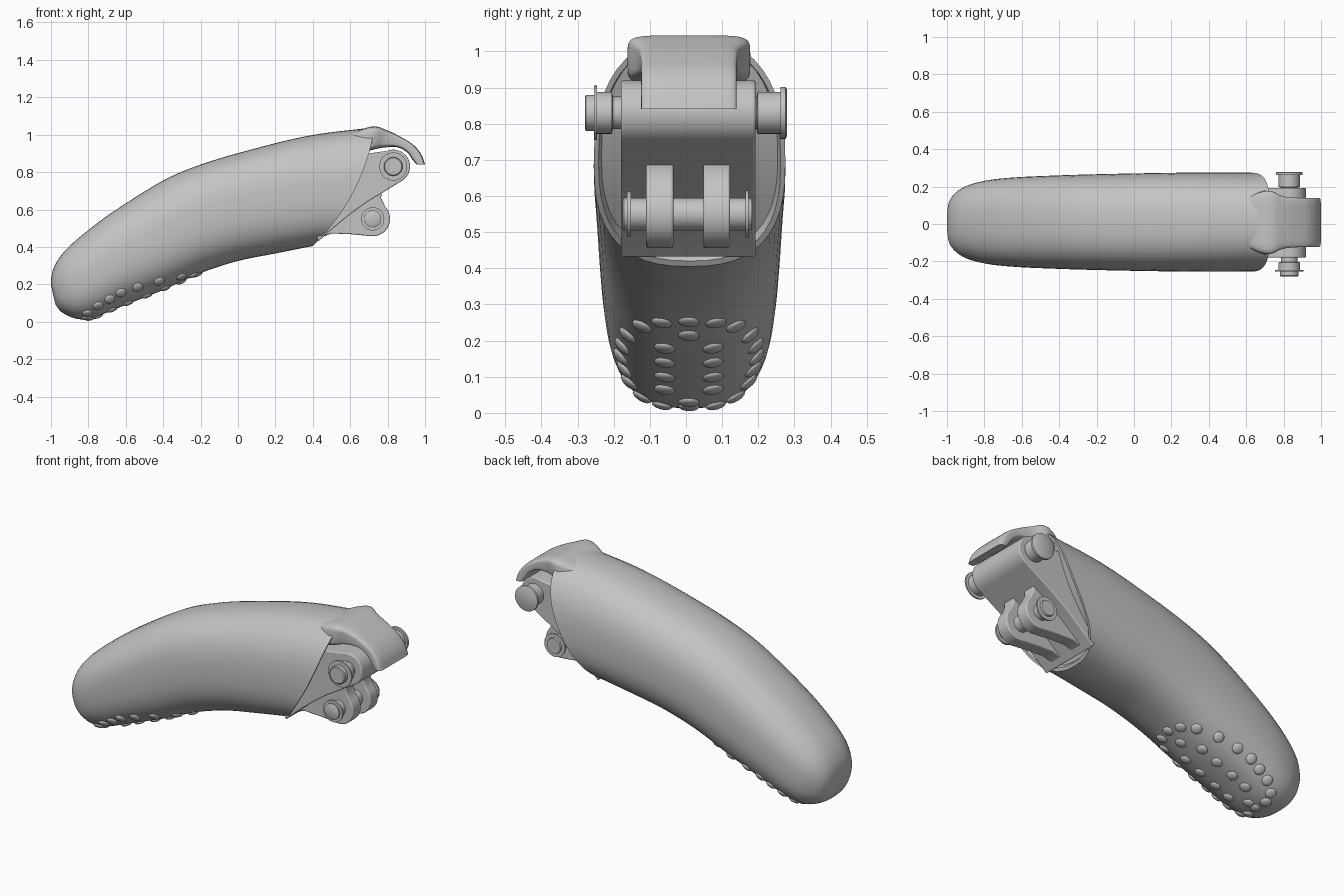
import bpy, bmesh, math
from mathutils import Vector
from mathutils.bvhtree import BVHTree

cube = bpy.data.objects.get("Cube")
if cube:
    bpy.data.objects.remove(cube, do_unlink=True)

grey = bpy.data.materials.new("neutral grey")
grey.use_nodes = True
grey.diffuse_color = (0.55, 0.55, 0.55, 1)
grey.node_tree.nodes["Principled BSDF"].inputs["Base Color"].default_value = (0.55, 0.55, 0.55, 1)


def finish(bm, name, bevel=0, angle=35):
    bmesh.ops.recalc_face_normals(bm, faces=bm.faces)
    mesh = bpy.data.meshes.new(name)
    bm.to_mesh(mesh)
    bm.free()
    mesh.materials.append(grey)
    obj = bpy.data.objects.new(name, mesh)
    bpy.context.collection.objects.link(obj)
    if bevel:
        mod = obj.modifiers.new("soft edges", 'BEVEL')
        mod.width, mod.segments, mod.limit_method = bevel, 3, 'ANGLE'
        mod.angle_limit = math.radians(40)
    bpy.ops.object.select_all(action='DESELECT')
    obj.select_set(True)
    bpy.context.view_layer.objects.active = obj
    bpy.ops.object.shade_smooth_by_angle(angle=math.radians(angle))
    return obj


def spline(points, steps):
    """Catmull-Rom through equally long tuples."""
    vs = [Vector(p) for p in points]
    vs = [2 * vs[0] - vs[1]] + vs + [2 * vs[-1] - vs[-2]]
    out = []
    for a, b, c, d in zip(vs, vs[1:], vs[2:], vs[3:]):
        for k in range(steps):
            t = k / steps
            out.append(0.5 * (2 * b + (c - a) * t + (2 * a - 5 * b + 4 * c - d) * t * t
                              + (3 * b - a - 3 * c + d) * t ** 3))
    return out + [vs[-2]]


def loft(name, stations, power, yc, steps=4, n=48, rim=False):
    """Rounded sections; station = (bottom x, bottom z, top x, top z, half width, bow)."""
    bm = bmesh.new()
    rings = []
    for bx, bz, tx, tz, w, bow in spline(stations, steps):
        side = Vector((tz - bz, bx - tx)).normalized() * bow
        ring = []
        for i in range(n):
            a = 2 * math.pi * i / n
            c, s = (math.copysign(abs(f) ** (2 / power), f) for f in (math.cos(a), math.sin(a)))
            k = 1 - c * c
            ring.append(bm.verts.new(((bx + tx) / 2 + c * (tx - bx) / 2 + side.x * k, yc + s * w,
                                      (bz + tz) / 2 + c * (tz - bz) / 2 + side.y * k)))
        rings.append(ring)
    for r, q in zip(rings, rings[1:]):
        for i in range(n):
            bm.faces.new((r[i], r[(i + 1) % n], q[(i + 1) % n], q[i]))
    # closed start, end cap with an optional recessed rim
    mid = sum((v.co for v in rings[0]), Vector()) / n
    pole = bm.verts.new(mid)
    for i in range(n):
        bm.faces.new((rings[0][i], rings[0][(i + 1) % n], pole))
    last = rings[-1]
    mid = sum((v.co for v in last), Vector()) / n
    if rim:
        for scale, push in ((0.95, 0), (0.92, -0.025)):
            inner = [bm.verts.new(mid + (v.co - mid) * scale + Vector((push, 0, -push / 2)))
                     for v in rings[-1]]
            for i in range(n):
                bm.faces.new((last[i], last[(i + 1) % n], inner[(i + 1) % n], inner[i]))
            last = inner
        mid += Vector((-0.025, 0, 0.0125))
    pole = bm.verts.new(mid)
    for i in range(n):
        bm.faces.new((last[i], last[(i + 1) % n], pole))
    return finish(bm, name)


def arc(cx, cz, r, start, end, n=20):
    angles = [math.radians(start + (end - start) * i / n) for i in range(n + 1)]
    return [(cx + r * math.cos(a), cz + r * math.sin(a)) for a in angles]


def prism(name, outline, y0, y1, bevel):
    bm = bmesh.new()
    face = bm.faces.new([bm.verts.new((x, y0, z)) for x, z in outline])
    res = bmesh.ops.extrude_face_region(bm, geom=[face])
    bmesh.ops.translate(bm, vec=(0, y1 - y0, 0),
                        verts=[v for v in res["geom"] if isinstance(v, bmesh.types.BMVert)])
    return finish(bm, name, bevel)


def pin(name, x, z, steps, n=40):
    """Turned pin along y made of (y, radius) steps."""
    bm = bmesh.new()
    path = [(steps[0][0], 0)] + steps + [(steps[-1][0], 0)]
    verts = [bm.verts.new((x + r, y, z)) for y, r in path]
    edges = [bm.edges.new(p) for p in zip(verts, verts[1:])]
    bmesh.ops.spin(bm, geom=verts + edges, cent=(x, 0, z), axis=(0, 1, 0),
                   angle=2 * math.pi, steps=n, use_duplicate=False)
    bmesh.ops.remove_doubles(bm, verts=bm.verts, dist=1e-5)
    return finish(bm, name)


# Curved grip body with its slanted, rimmed end
body = loft("body", [
    (-0.975, 0.09, -0.99, 0.15, 0.05, 0), (-0.945, 0.053, -1.0, 0.22, 0.12, 0),
    (-0.89, 0.024, -0.98, 0.3, 0.165, 0), (-0.83, 0.013, -0.92, 0.385, 0.2, 0),
    (-0.75, 0.03, -0.8, 0.49, 0.225, 0), (-0.6, 0.09, -0.65, 0.6, 0.24, 0),
    (-0.4, 0.17, -0.4, 0.755, 0.25, 0), (-0.2, 0.26, -0.2, 0.84, 0.256, 0),
    (0, 0.325, 0.05, 0.915, 0.261, 0.01), (0.2, 0.365, 0.38, 0.995, 0.265, 0.03),
    (0.4, 0.405, 0.73, 1.04, 0.265, 0.06)], 2.5, 0.01, steps=5, rim=True)

# Hooked hood reaching over the upper pivot
loft("hood", [
    (0.52, 0.88, 0.54, 0.98, 0.1, 0), (0.68, 0.91, 0.71, 1.043, 0.17, 0),
    (0.77, 0.93, 0.8, 1.022, 0.142, 0), (0.85, 0.933, 0.87, 0.988, 0.133, 0),
    (0.905, 0.905, 0.935, 0.948, 0.132, 0), (0.932, 0.868, 0.98, 0.895, 0.132, 0),
    (0.955, 0.84, 1.0, 0.84, 0.132, 0)], 6, 0.008)

# Upper hinge block
prism("hinge_block", arc(0.83, 0.83, 0.09, 112, -65) +
      [(0.79, 0.7), (0.765, 0.685), (0.69, 0.64), (0.6, 0.575), (0.52, 0.51), (0.43, 0.43),
       (0.4, 0.5), (0.5, 0.8), (0.6, 0.9), (0.7, 0.9)], -0.18, 0.192, 0.006)

# Pair of lower lugs
for name, y0, y1 in (("right_lug", -0.11, -0.035), ("left_lug", 0.048, 0.122)):
    prism(name, arc(0.72, 0.55, 0.093, 42, -100) +
          [(0.6, 0.468), (0.5, 0.472), (0.42, 0.44), (0.45, 0.6), (0.6, 0.7), (0.74, 0.71),
           (0.768, 0.69), (0.765, 0.66)], y0, y1, 0.006)

# Turned pins with collars, washers and clips
pin("upper_pin", 0.83, 0.83, [
    (-0.28, 0.045), (-0.276, 0.05), (-0.255, 0.05), (-0.255, 0.075), (-0.246, 0.075),
    (-0.246, 0.058), (-0.205, 0.058), (-0.202, 0.045), (0.195, 0.045), (0.198, 0.058),
    (0.262, 0.058), (0.262, 0.072), (0.275, 0.072), (0.279, 0.065)])
pin("lower_pin", 0.72, 0.55, [
    (-0.176, 0.04), (-0.172, 0.046), (-0.163, 0.046), (-0.163, 0.062), (-0.152, 0.062),
    (-0.152, 0.045), (0.165, 0.045), (0.165, 0.066), (0.173, 0.066), (0.173, 0.045),
    (0.182, 0.042)])

# Raised oval grip dots spread over the underside
half = [(0.075, 0.022), (0.13, 0.045), (0.165, 0.085), (0.178, 0.12), (0.188, 0.155),
        (0.185, 0.185), (0.17, 0.215), (0.13, 0.24), (0.075, 0.25),
        (0.067, 0.065), (0.067, 0.1), (0.067, 0.14), (0.067, 0.18)]
spots = [(0, 0.018), (0, 0.03), (0, 0.215), (0, 0.253)]
spots += [(s * y, z) for y, z in half for s in (-1, 1)]
tree = BVHTree.FromObject(body, bpy.context.evaluated_depsgraph_get())
bm = bmesh.new()
for y, z in spots:
    hit, normal, _, _ = tree.ray_cast(Vector((2, y + 0.008, z)), Vector((-1, 0, 0)))
    if hit:
        made = bmesh.ops.create_uvsphere(bm, u_segments=20, v_segments=10, radius=1)["verts"]
        turn = normal.to_track_quat('Z', 'Y')
        for v in made:
            v.co = hit + turn @ Vector((v.co.x * 0.029, v.co.y * 0.029, v.co.z * 0.012))
finish(bm, "grip_dots", angle=60)
